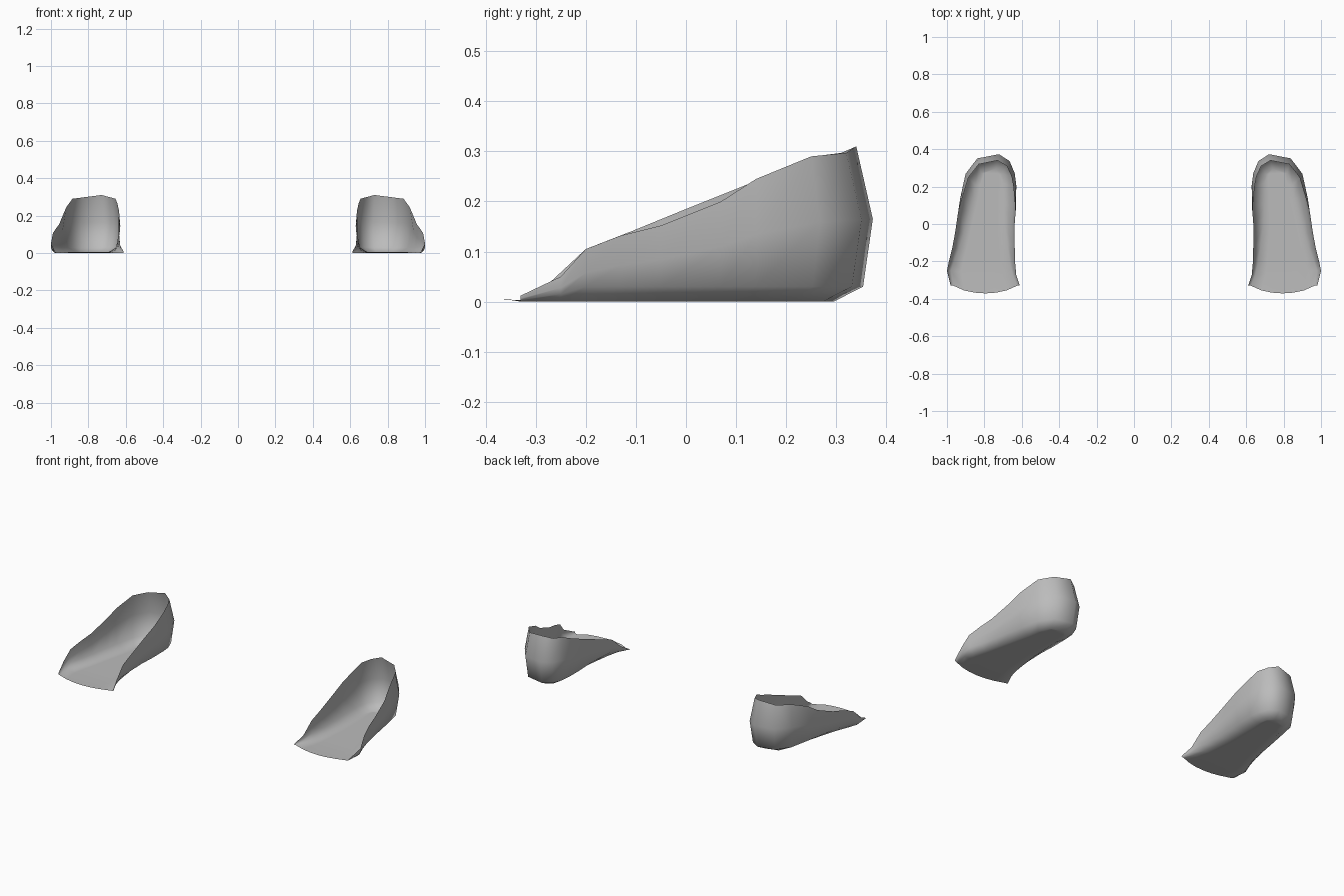
import bpy, bmesh, math
from mathutils import Vector

if "Cube" in bpy.data.objects:
    bpy.data.objects.remove(bpy.data.objects["Cube"])

grey = bpy.data.materials.new("plain grey")
grey.diffuse_color = (0.5, 0.5, 0.5, 1)
grey.use_nodes = True
grey.node_tree.nodes["Principled BSDF"].inputs["Base Color"].default_value = grey.diffuse_color

# Open rim of one scoop: inner front corner, round the heel, outer front corner
RIM = [(.61, -.33, .005), (.63, -.27, .04), (.636, -.20, .105), (.638, -.11, .14),
       (.638, 0, .185), (.636, .10, .225), (.645, .20, .265), (.655, .255, .29),
       (.68, .31, .297), (.73, .34, .31), (.83, .32, .297), (.885, .25, .29),
       (.918, .14, .245), (.937, .07, .20), (.957, -.05, .152), (.972, -.13, .132),
       (.99, -.20, .105), (1.0, -.25, .05), (.98, -.33, .012)]
COLS = 6


def clamp(v):
    return max(0.0, min(1.0, v))


def wall_points(p):
    """Rim, bulged middle, low ring and floor edge for one rim point."""
    x, y, z = p
    out = Vector((x - .78, y - min(y, .13), 0)).normalized()
    rim = Vector(p)
    mid = rim + out * .034 * clamp((y - .05) / .29)
    mid.z = min(.165, z * .55)
    inset = .015 + .065 * clamp((y + .3) / .5)
    low = mid - out * inset * .25
    low.z = min(.03, z * .3)
    floor = mid - out * inset
    floor.z = 0
    return rim, mid, low, floor


def scoop(name, side):
    bm = bmesh.new()

    def vert(c):
        return bm.verts.new((c.x * side, c.y, c.z))

    pts = [wall_points(p) for p in RIM]
    grid = [[vert(c) for c in col] for col in pts]
    n = len(grid)
    # side walls and heel cup
    for a, b in zip(grid, grid[1:]):
        for k in range(3):
            bm.faces.new((a[k], b[k], b[k + 1], a[k + 1]))
    # floor: rows across from the inner edge to the outer edge
    rows = []
    for i in range(n // 2):
        a, b = pts[i][3], pts[n - 1 - i][3]
        row = [grid[i][3]]
        for c in range(1, COLS):
            t = c / COLS
            p = a.lerp(b, t)
            if i == 0:                      # curved front lip
                p.y -= .041 * math.sin(math.pi * t) ** .7
                p.z = .004
            row.append(vert(p))
        rows.append(row + [grid[n - 1 - i][3]])
    for r, s in zip(rows, rows[1:]):
        for c in range(COLS):
            bm.faces.new((r[c], r[c + 1], s[c + 1], s[c]))
    tip = grid[n // 2][3]
    for c in range(COLS):
        bm.faces.new((rows[-1][c], rows[-1][c + 1], tip))
    bmesh.ops.recalc_face_normals(bm, faces=bm.faces)
    for f in bm.faces:
        f.smooth = True
    me = bpy.data.meshes.new(name)
    bm.to_mesh(me)
    bm.free()
    me.materials.append(grey)
    bpy.context.collection.objects.link(bpy.data.objects.new(name, me))


# Mirrored pair
scoop("right_heel_scoop", 1)
scoop("left_heel_scoop", -1)
